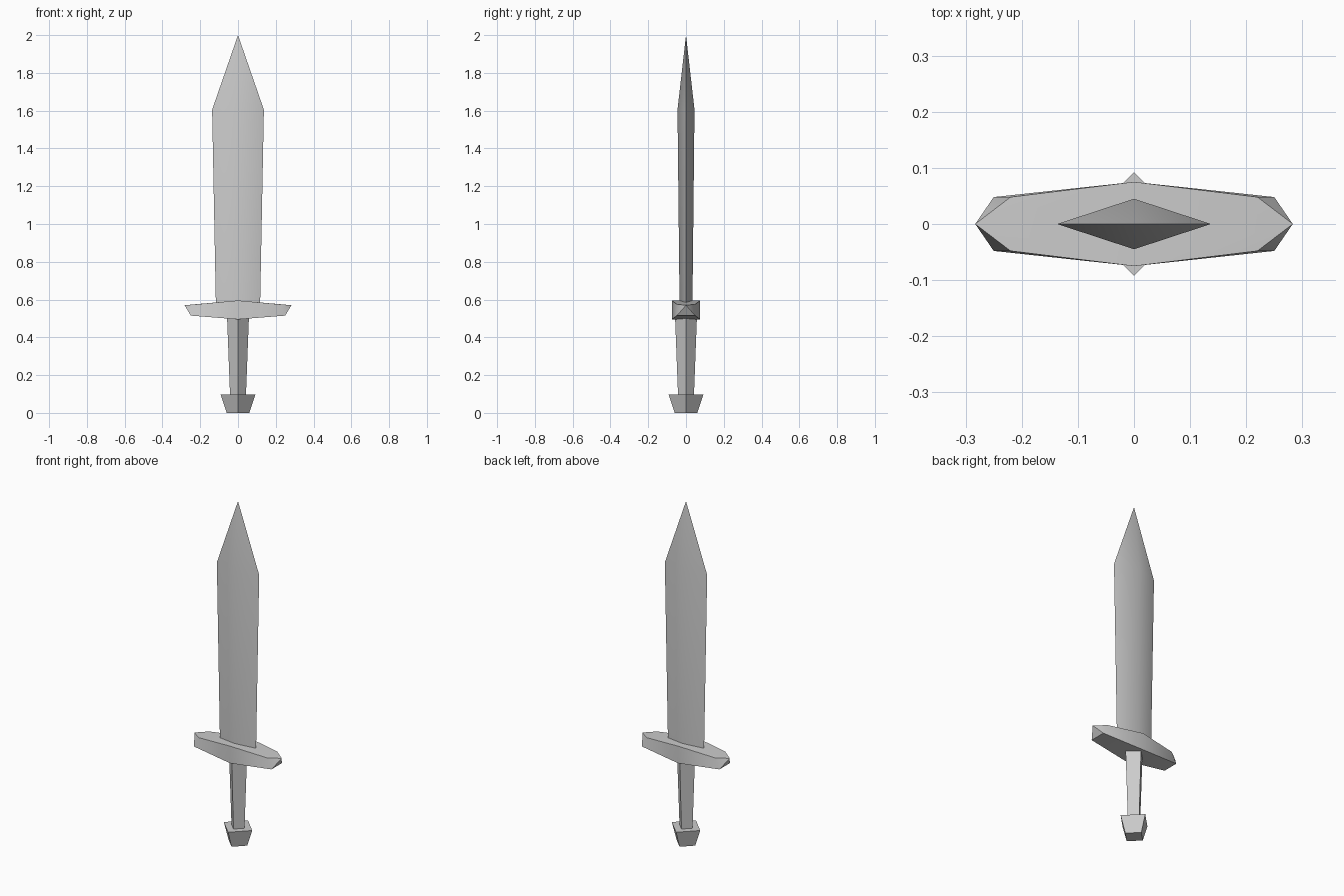
import bpy
import bmesh
from math import radians

cube = bpy.data.objects.get("Cube")
if cube:
    bpy.data.objects.remove(cube, do_unlink=True)

steel = bpy.data.materials.new("grey_steel")
steel.use_nodes = True
GREY = (0.6, 0.6, 0.6, 1)
steel.diffuse_color = GREY
steel.node_tree.nodes["Principled BSDF"].inputs["Base Color"].default_value = GREY


def finish(name, bm):
    """Turn a bmesh into a smooth object that keeps its sharp edges."""
    bmesh.ops.recalc_face_normals(bm, faces=bm.faces)
    mesh = bpy.data.meshes.new(name)
    bm.to_mesh(mesh)
    bm.free()
    mesh.materials.append(steel)
    obj = bpy.data.objects.new(name, mesh)
    bpy.context.collection.objects.link(obj)
    bpy.ops.object.select_all(action='DESELECT')
    obj.select_set(True)
    bpy.context.view_layer.objects.active = obj
    bpy.ops.object.shade_smooth_by_angle(angle=radians(40))
    return obj


def diamond_loft(name, sections, tip=None):
    """Loft diamond sections (half width, half depth, z), closed by a cap or a tip."""
    bm = bmesh.new()
    rings = [[bm.verts.new(p) for p in ((w, 0, z), (0, d, z), (-w, 0, z), (0, -d, z))]
             for w, d, z in sections]
    for low, high in zip(rings, rings[1:]):
        for i in range(4):
            j = (i + 1) % 4
            bm.faces.new((low[i], low[j], high[j], high[i]))
    bm.faces.new(rings[0])
    if tip is None:
        bm.faces.new(rings[-1])
    else:
        point = bm.verts.new((0, 0, tip))
        for i in range(4):
            bm.faces.new((rings[-1][i], rings[-1][(i + 1) % 4], point))
    return finish(name, bm)


# Blade, grip and pommel share the diamond section
diamond_loft("blade", [(0.117, 0.034, 0.57), (0.137, 0.045, 1.605)], tip=2.0)
diamond_loft("grip", [(0.042, 0.042, 0.09), (0.058, 0.058, 0.51)])
diamond_loft("pommel", [(0.06, 0.06, 0), (0.092, 0.092, 0.097)])

# Crossguard: tapered bar whose ends rise to a point, as a convex solid
bm = bmesh.new()
for side in (1, -1):
    bm.verts.new((side * 0.283, 0, 0.57))
    for y in (0.048, -0.048):
        bm.verts.new((side * 0.22, y, 0.575))
        bm.verts.new((side * 0.25, y, 0.515))
for y in (0.075, -0.075):
    for z in (0.595, 0.495):
        bm.verts.new((0, y, z))
bmesh.ops.convex_hull(bm, input=bm.verts)
finish("crossguard", bm)
